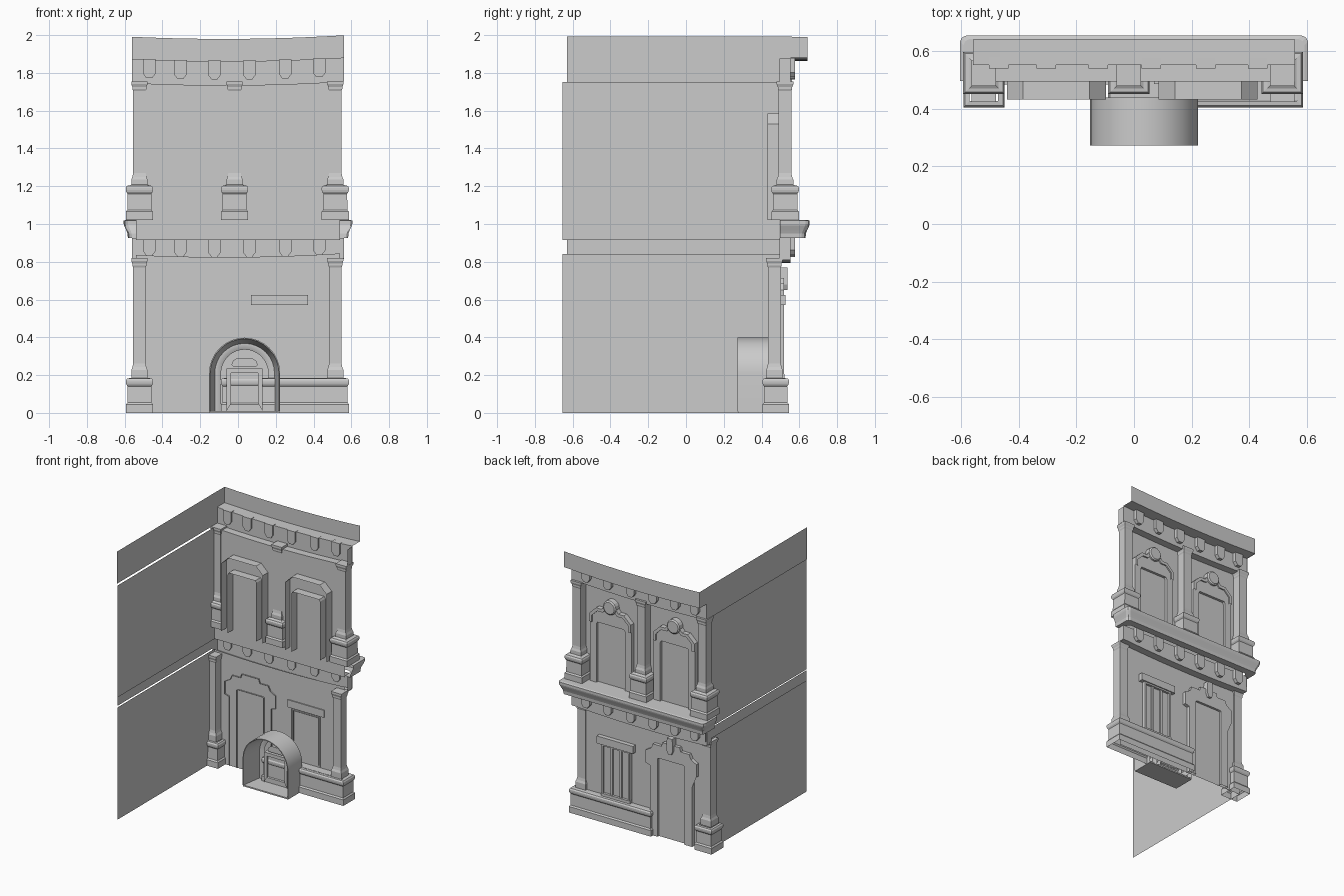
import bpy, bmesh, math

if "Cube" in bpy.data.objects:
    bpy.data.objects.remove(bpy.data.objects["Cube"])


def loft(name, rings, closed=True, cap_start=False, cap_end=False, smooth=False):
    """Skin a list of equal-length point rings."""
    bm = bmesh.new()
    rows = [[bm.verts.new(p) for p in r] for r in rings]
    n = len(rows[0])
    for a, b in zip(rows, rows[1:]):
        for i in range(n if closed else n - 1):
            j = (i + 1) % n
            bm.faces.new((a[i], a[j], b[j], b[i]))
    if cap_start:
        bm.faces.new(rows[0])
    if cap_end:
        bm.faces.new(rows[-1])
    bmesh.ops.recalc_face_normals(bm, faces=bm.faces)
    me = bpy.data.meshes.new(name)
    bm.to_mesh(me)
    bm.free()
    ob = bpy.data.objects.new(name, me)
    bpy.context.collection.objects.link(ob)
    if smooth:
        bpy.context.view_layer.objects.active = ob
        ob.select_set(True)
        bpy.ops.object.shade_smooth_by_angle(angle=math.radians(35))
        ob.select_set(False)
    return ob


def rect(x0, x1, y0, y1, z):
    return [(x0, y0, z), (x1, y0, z), (x1, y1, z), (x0, y1, z)]


def box(name, x0, x1, y0, y1, z0, z1):
    return loft(name, [rect(x0, x1, y0, y1, z0), rect(x0, x1, y0, y1, z1)],
                cap_start=True, cap_end=True)


def stack(name, x0, x1, y0, y1, steps):
    """Rectangular moulding tower; each step is (z, inset)."""
    return loft(name, [rect(x0 + i, x1 - i, y0 + i, y1 - i, z) for z, i in steps])


def outline(pts, cx, y):
    return [(cx + x, y, z) for x, z in pts]


def mirror(pts):
    return [(-x, z) for x, z in pts] + [(x, z) for x, z in reversed(pts)]


def sag(x):
    u = x / 0.56
    return 0.015 * u * u + 0.004 * u


XS = [-0.56 + 1.12 * i / 12 for i in range(13)]


def strip(name, profile, x_scale=1.0):
    """Run a (y, z, sag amount) profile across the facade."""
    return loft(name, [[(x * x_scale, y, z + s * sag(x)) for y, z, s in profile] for x in XS],
                closed=False)


def side_sheet(name, x, y0, y1, z0, z1):
    loft(name, [[(x, y0, z0), (x, y1, z0)], [(x, y0, z1), (x, y1, z1)]], closed=False)


# facade walls and side walls (single sheets)
strip("lower_wall", [(0.495, 0, 0), (0.495, 0.825, 1)], 0.965)
strip("upper_wall", [(0.495, 0.915, 0), (0.495, 1.735, 1)], 0.965)
side_sheet("side_wall_lower", -0.54, -0.655, 0.495, 0, 0.84)
side_sheet("side_band_mid", -0.555, -0.63, 0.56, 0.84, 0.92)
side_sheet("side_wall_upper", -0.54, -0.655, 0.495, 0.915, 1.752)
side_sheet("side_band_top", -0.56, -0.63, 0.56, 1.752, 1.992)
side_sheet("side_cornice_end", -0.56, 0.56, 0.642, 1.87, 1.991)

# friezes and top cornice
strip("mid_frieze", [(0.495, 0.795, 1), (0.552, 0.795, 1), (0.552, 0.925, 0)])
strip("top_cornice", [(0.495, 1.735, 1), (0.552, 1.735, 1), (0.552, 1.862, 1),
                      (0.642, 1.862, 1), (0.642, 1.98, 1)])
for x in (-0.558, 0.558):
    side_sheet("mid_frieze_end", x, 0.495, 0.552, 0.81, 0.925)
    side_sheet("top_frieze_end", x, 0.495, 0.552, 1.75, 1.875)

# brackets with pointed bottoms
for bx in (-0.47, -0.305, -0.125, 0.06, 0.25, 0.43):
    for zt, h in ((0.925, 0.10), (1.865, 0.10)):
        s = sag(bx)
        pts = [(-0.034, zt + s), (-0.034, zt - h * 0.75 + s), (-0.015, zt - h + s),
               (0.015, zt - h + s), (0.034, zt - h * 0.75 + s), (0.034, zt + s)]
        loft("bracket", [outline(pts, bx, 0.54), outline(pts, bx, 0.578)],
             cap_start=True, cap_end=True)

# ledge between floors, swept around three sides with clipped corners
ledge = [(0.075, 0.925), (0.022, 0.925), (0.02, 0.95), (0.014, 0.965), (0.003, 0.99),
         (0.0, 1.0), (0.0, 1.018), (0.012, 1.022), (0.11, 1.022)]
rings = []
for i, z in ledge:
    X, Y, c = 0.605 - min(i, 0.07), 0.655 - i, 0.022
    rings.append([(-X, 0.497, z), (-X, Y - c, z), (-X + 0.007, Y - 0.007, z), (-X + c, Y, z),
                  (X - c, Y, z), (X - 0.007, Y - 0.007, z), (X, Y - c, z), (X, 0.497, z)])
rings.append([(x, 0.495, 1.022) for x, y, z in rings[-1]])
loft("floor_ledge", rings, closed=False)

# moulded plinth profile: (height, inset)
PLINTH = [(0, 0), (0.045, 0), (0.055, 0.008), (0.14, 0.009), (0.15, 0.002), (0.16, 0),
          (0.172, 0), (0.182, 0.006), (0.184, 0.022)]


def base_part(name, x0, x1, y0, y1, z):
    stack(name, x0, x1, y0, y1, [(z + h, i) for h, i in PLINTH])


def column(name, cx, yc, z0, z1, ry):
    """Column shaft with flared foot and capital."""
    prof = [(z0, 0.010), (z0 + 0.045, 0.010), (z0 + 0.06, 0.004), (z0 + 0.08, 0.0),
            (z1 - 0.05, 0.0), (z1 - 0.04, 0.004), (z1 - 0.03, 0.004), (z1 - 0.015, 0.010),
            (z1, 0.010)]
    loft(name, [rect(cx - 0.033 - f, cx + 0.033 + f, yc - ry - f, yc + ry + f, z)
                for z, f in prof], cap_end=True)


# lower pillars; the right plinth continues as a dado under the window
base_part("lower_plinth_left", -0.593, -0.45, 0.405, 0.545, 0)
base_part("window_dado", -0.09, 0.588, 0.405, 0.545, 0)
loft("dado_top", [[(-0.07, 0.43, 0.184), (0.566, 0.43, 0.184)],
                  [(-0.07, 0.523, 0.184), (0.566, 0.523, 0.184)]], closed=False)
for cx in (-0.522, 0.515):
    column("lower_pillar", cx, 0.468, 0.182, 0.82, 0.034)

# upper pillars on plinths
for cx in (-0.522, -0.018, 0.515):
    base_part("upper_plinth", cx - 0.072, cx + 0.072, 0.452, 0.598, 1.02)
    stack("upper_plinth_cap", cx - 0.052, cx + 0.052, 0.47, 0.578, [(1.203, 0), (1.21, 0.012)])
    column("upper_pillar", cx, 0.524, 1.19, 1.755, 0.034)


def opening(name, cx, outer, inner, y_back, y_front, y_panel):
    """Framed opening: long open-backed sides, front border and recessed panel."""
    loft(name + "_frame", [outline(outer, cx, y_back), outline(outer, cx, y_front),
                           outline(inner, cx, y_front), outline(inner, cx, y_back)], closed=False)
    loft(name + "_panel", [outline(inner, cx, y_panel),
                           outline([(x * 0.85, z - 0.018 if z > inner[0][1] else z)
                                    for x, z in inner], cx, y_panel)], closed=False, cap_end=True)


# upper windows with medallions
for cx in (-0.27, 0.258):
    opening("upper_window", cx, mirror([(0.172, 1.022), (0.172, 1.53), (0.115, 1.585)]),
            mirror([(0.118, 1.022), (0.118, 1.46), (0.11, 1.475)]), 0.432, 0.522, 0.503)
    trim_o = mirror([(0.172, 1.47), (0.172, 1.53), (0.115, 1.585), (0.07, 1.585), (0.05, 1.61)])
    trim_i = mirror([(0.15, 1.47), (0.15, 1.52), (0.105, 1.563), (0.06, 1.563), (0.04, 1.585)])
    loft("window_hood", [outline(trim_o, cx, 0.495), outline(trim_o, cx, 0.532),
                         outline(trim_i, cx, 0.532), outline(trim_i, cx, 0.522)], closed=False)
    disc = [[(cx + r * math.cos(a * math.tau / 16), y, 1.615 + r * math.sin(a * math.tau / 16))
             for a in range(16)] for r, y in ((0.053, 0.495), (0.053, 0.535), (0.044, 0.543))]
    loft("medallion", disc, cap_end=True)

# lower door with eared surround and keystone
opening("door", -0.24,
        mirror([(0.175, 0), (0.175, 0.52), (0.21, 0.53), (0.21, 0.625), (0.165, 0.65),
                (0.15, 0.685), (0.08, 0.685), (0.07, 0.715)]),
        mirror([(0.112, 0), (0.112, 0.3), (0.112, 0.5), (0.112, 0.57), (0.112, 0.585),
                (0.10, 0.59), (0.06, 0.59), (0.03, 0.59)]), 0.485, 0.52, 0.503)
key = [(-0.022, 0.77), (-0.026, 0.68), (-0.012, 0.65), (0.012, 0.65), (0.026, 0.68), (0.022, 0.77)]
loft("door_keystone", [outline(key, -0.24, 0.495), outline(key, -0.24, 0.538)],
     cap_start=True, cap_end=True)

# lower window with mullions and lintel
opening("lower_window", 0.22, mirror([(0.118, 0.19), (0.118, 0.57)]),
        mirror([(0.105, 0.2), (0.105, 0.558)]), 0.485, 0.52, 0.503)
box("window_sill", 0.10, 0.34, 0.495, 0.522, 0.184, 0.205)
box("window_lintel", 0.07, 0.37, 0.487, 0.528, 0.57, 0.625)
for dx in (-0.038, 0.038):
    box("window_mullion", 0.22 + dx - 0.008, 0.22 + dx + 0.008, 0.5, 0.514, 0.2, 0.56)

# arched tunnel on the inner side
AX, SPRING = 0.035, 0.21


def arch(r, y, z0=0.008):
    arc = [(AX + r * math.cos(math.pi * i / 16), y, SPRING + r * math.sin(math.pi * i / 16))
           for i in range(17)]
    return [(AX + r, y, z0)] + arc + [(AX - r, y, z0)]


loft("arch_tunnel", [arch(0.188, 0.44), arch(0.188, 0.273), arch(0.182, 0.273),
                     arch(0.158, 0.43), arch(0.145, 0.43), arch(0.125, 0.44)],
     closed=False, smooth=True)
box("arch_floor", AX - 0.188, AX + 0.188, 0.275, 0.44, 0.0, 0.01)

# small door and fanlight inside the arch
opening("arch_door", AX, mirror([(0.095, 0.01), (0.095, 0.235)]),
        mirror([(0.072, 0.05), (0.072, 0.21)]), 0.44, 0.395, 0.41)
fan = mirror([(0.06, 0.245), (0.07, 0.255), (0.062, 0.275), (0.04, 0.29)])
loft("arch_fanlight", [outline(fan, AX, 0.44), outline(fan, AX, 0.40)],
     cap_start=True, cap_end=True)
